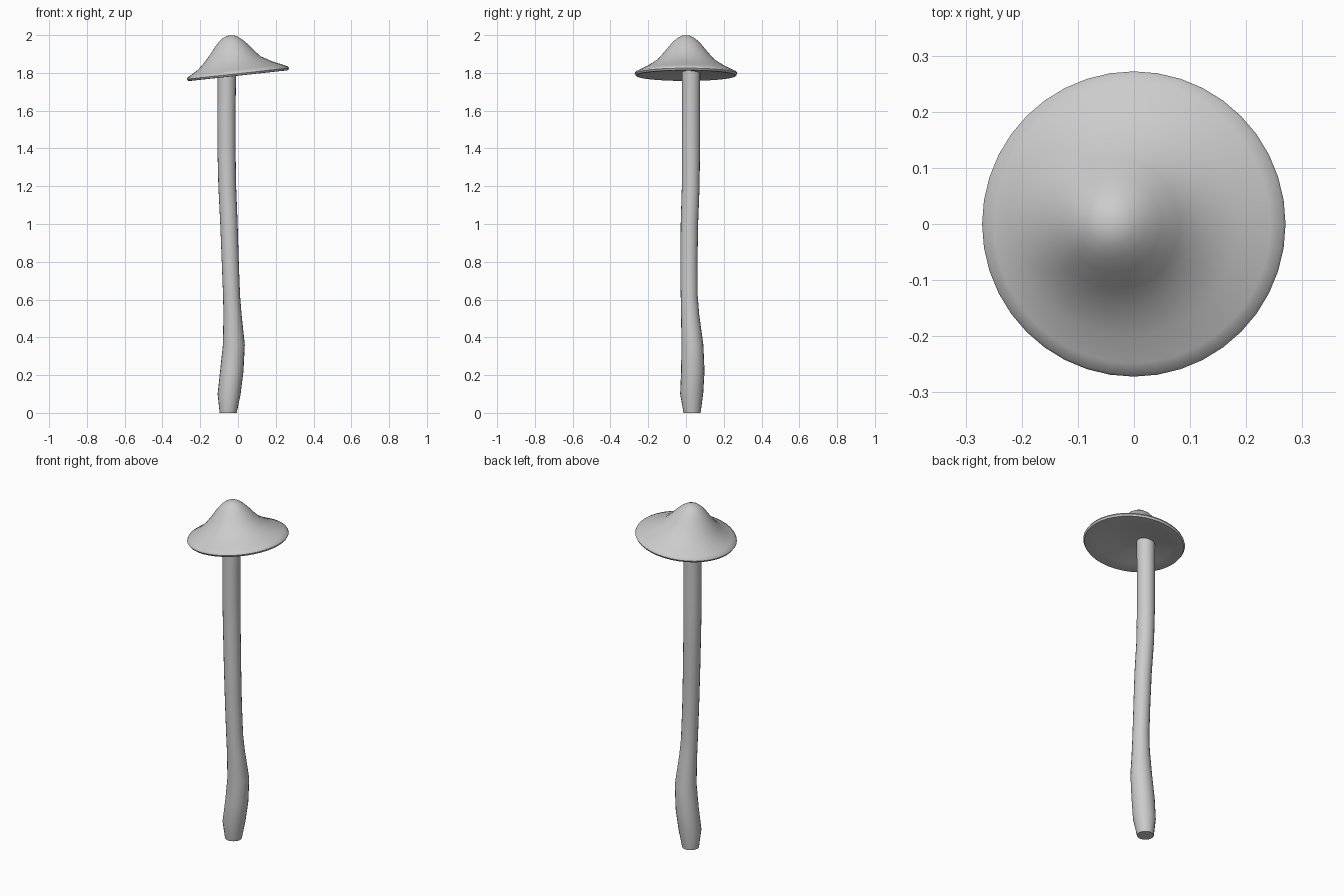
import bpy, bmesh
from math import sin, cos, pi, radians
from mathutils import Matrix

if "Cube" in bpy.data.objects:
    bpy.data.objects.remove(bpy.data.objects["Cube"])


def loft(name, rings, sides):
    """Skin circular rings (x, y, z, radius) and close both ends."""
    bm = bmesh.new()
    loops = []
    for x, y, z, r in rings:
        if r == 0:
            loops.append([bm.verts.new((x, y, z))])
        else:
            loops.append([bm.verts.new((x + r * cos(2 * pi * i / sides),
                                        y + r * sin(2 * pi * i / sides), z))
                          for i in range(sides)])
    for a, b in zip(loops, loops[1:]):
        for i in range(sides):
            j = (i + 1) % sides
            if len(a) == 1:
                bm.faces.new((a[0], b[j], b[i]))
            elif len(b) == 1:
                bm.faces.new((a[i], a[j], b[0]))
            else:
                bm.faces.new((a[i], a[j], b[j], b[i]))
    for ring in (loops[0], loops[-1]):
        if len(ring) > 1:
            bm.faces.new(ring)
    bmesh.ops.recalc_face_normals(bm, faces=bm.faces)
    mesh = bpy.data.meshes.new(name)
    bm.to_mesh(mesh)
    bm.free()
    obj = bpy.data.objects.new(name, mesh)
    bpy.context.collection.objects.link(obj)
    bpy.ops.object.select_all(action='DESELECT')
    obj.select_set(True)
    bpy.context.view_layer.objects.active = obj
    bpy.ops.object.shade_smooth_by_angle(angle=radians(50))
    return obj


# Stem: gently wandering stalk with a swollen foot
loft("stem", [
    (-0.052, 0.032, 0.00, 0.045),
    (-0.047, 0.030, 0.10, 0.061),
    (-0.033, 0.036, 0.22, 0.062),
    (-0.022, 0.034, 0.36, 0.058),
    (-0.029, 0.022, 0.52, 0.048),
    (-0.034, 0.017, 0.62, 0.045),
    (-0.041, 0.016, 0.80, 0.045),
    (-0.048, 0.018, 1.00, 0.046),
    (-0.057, 0.025, 1.20, 0.047),
    (-0.061, 0.026, 1.40, 0.048),
    (-0.061, 0.026, 1.60, 0.048),
    (-0.059, 0.027, 1.82, 0.049),
], 20)

# Cap: bell profile (radius, height) from underside centre, round the rim, to the peak
profile = [
    (0, 0.022), (0.10, 0.012), (0.20, 0.0), (0.255, -0.008), (0.266, -0.007),
    (0.272, 0.003), (0.268, 0.012), (0.248, 0.022), (0.20, 0.046),
    (0.150, 0.081), (0.115, 0.120), (0.085, 0.157), (0.062, 0.181),
    (0.040, 0.198), (0.020, 0.207), (0, 0.209),
]
# The peak sits slightly off centre
rings = [(-0.02 * min(1, max(0, z - 0.02) / 0.06), 0, z, r) for r, z in profile]
cap = loft("cap", rings, 40)
cap.matrix_world = Matrix.Translation((0, 0, 1.793)) @ Matrix.Rotation(radians(-6.2), 4, 'Y')
